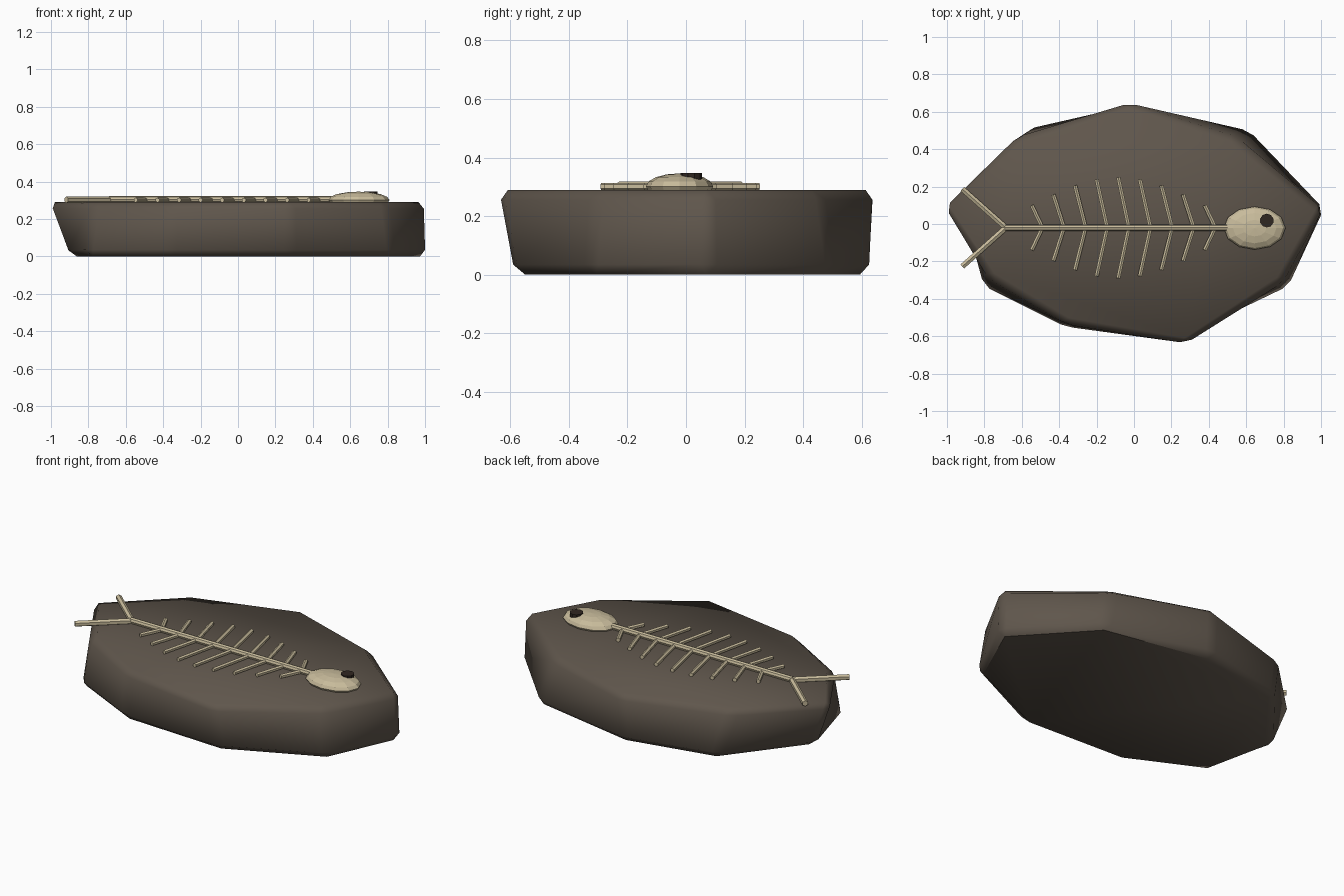
import bpy, bmesh
from math import sin, pi
from mathutils import Vector

if "Cube" in bpy.data.objects:
    bpy.data.objects.remove(bpy.data.objects["Cube"])


def material(name, rgb):
    m = bpy.data.materials.new(name)
    m.diffuse_color = (*rgb, 1)
    m.use_nodes = True
    m.node_tree.nodes["Principled BSDF"].inputs["Base Color"].default_value = m.diffuse_color
    return m


STONE = material("stone", (0.115, 0.093, 0.072))
BONE = material("bone", (0.58, 0.50, 0.33))
DARK = material("dark", (0.03, 0.02, 0.015))


def finish(bm, name, mat):
    bmesh.ops.recalc_face_normals(bm, faces=bm.faces)
    me = bpy.data.meshes.new(name)
    bm.to_mesh(me)
    bm.free()
    me.materials.append(mat)
    ob = bpy.data.objects.new(name, me)
    bpy.context.collection.objects.link(ob)
    return ob


def rod(name, a, b, r, sides=6):
    """Thin bone from a to b."""
    a, b = Vector(a), Vector(b)
    bm = bmesh.new()
    bmesh.ops.create_cone(bm, cap_ends=True, segments=sides, radius1=r,
                          radius2=r, depth=(b - a).length)
    ob = finish(bm, name, BONE)
    ob.location = (a + b) / 2
    ob.rotation_mode = 'QUATERNION'
    ob.rotation_quaternion = (b - a).to_track_quat('Z', 'Y')
    return ob


# Stone slab: irregular nine-sided block with chamfered edges
top = [(1.01, .08), (.54, .46), (-.02, .65), (-.63, .46), (-1.025, .09),
       (-.77, -.29), (-.36, -.535), (.28, -.645), (.79, -.31)]
bottom = [(1.015, .08), (.625, .505), (-.02, .63), (-.56, .515), (-.90, .08),
          (-.81, -.335), (-.36, -.555), (.28, -.585), (.83, -.335)]
bm = bmesh.new()
t = [bm.verts.new((x, y, .29)) for x, y in top]
b = [bm.verts.new((x, y, 0)) for x, y in bottom]
bm.faces.new(t)
bm.faces.new(b[::-1])
for i in range(9):
    j = (i + 1) % 9
    bm.faces.new((b[i], b[j], t[j], t[i]))
slab = finish(bm, "stone_slab", STONE)
bev = slab.modifiers.new("chamfer", 'BEVEL')
bev.width = .035
bev.segments = 1
bev.limit_method = 'NONE'
bpy.context.view_layer.objects.active = slab
slab.select_set(True)
bpy.ops.object.modifier_apply(modifier="chamfer")
bpy.ops.object.shade_smooth_by_angle(angle=0.8)
slab.select_set(False)

# Spine and forked tail
Y = -.02
rod("spine", (-.69, Y, .305), (.5, Y, .305), .018, 8)
for side, s in (("back", 1), ("front", -1)):
    rod("tail_" + side, (-.685, Y, .302), (-.918, Y + s * .207, .302), .017)

# Ribs: longest in the middle, swept toward the tail
for i in range(9):
    x = .38 - i * .1156
    h = .12 + .15 * sin(pi * i / 8)
    for side, s in (("back", 1), ("front", -1)):
        rod(f"rib_{side}_{i + 1}", (x + .055 if s else x, Y, .301),
            (x - .002, Y + s * h, .301), .0125)
        # ribs on both sides share a base on the spine

# Skull: flattened faceted ellipsoid
bm = bmesh.new()
bmesh.ops.create_uvsphere(bm, u_segments=12, v_segments=8, radius=1)
bmesh.ops.scale(bm, vec=(.165, .115, .045), verts=bm.verts)
skull = finish(bm, "skull", BONE)
skull.location = (.645, -.022, .301)

# Eye socket disc
bm = bmesh.new()
bmesh.ops.create_cone(bm, cap_ends=True, segments=10, radius1=.037,
                      radius2=.037, depth=.03)
eye = finish(bm, "eye_socket", DARK)
eye.location = (.71, .018, .333)
